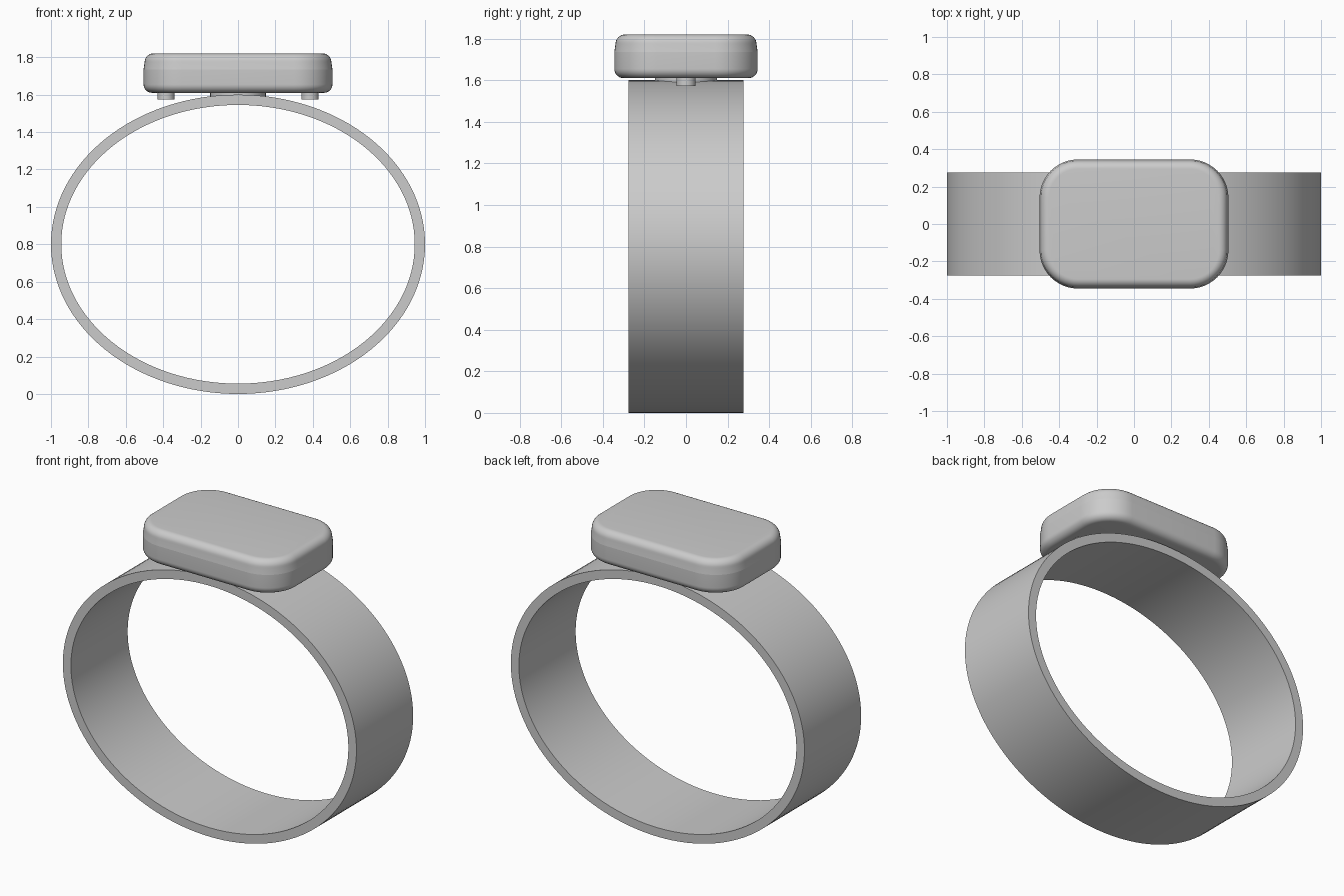
import bpy, bmesh
from math import sin, cos, pi, radians

if "Cube" in bpy.data.objects:
    bpy.data.objects.remove(bpy.data.objects["Cube"])


def rounded_rect(hx, hy, r, n=12):
    """Outline of a rounded rectangle, counter-clockwise."""
    pts = []
    for k, (sx, sy) in enumerate([(1, 1), (-1, 1), (-1, -1), (1, -1)]):
        for i in range(n + 1):
            a = (k + i / n) * pi / 2
            pts.append((sx * (hx - r) + r * cos(a), sy * (hy - r) + r * sin(a)))
    return pts


def finish(name, bm, angle=30):
    bmesh.ops.recalc_face_normals(bm, faces=bm.faces)
    me = bpy.data.meshes.new(name)
    bm.to_mesh(me)
    bm.free()
    ob = bpy.data.objects.new(name, me)
    bpy.context.collection.objects.link(ob)
    bpy.ops.object.select_all(action='DESELECT')
    ob.select_set(True)
    bpy.context.view_layer.objects.active = ob
    bpy.ops.object.shade_smooth_by_angle(angle=radians(angle))
    return ob


def bridge(bm, a, b):
    n = len(a)
    for i in range(n):
        j = (i + 1) % n
        bm.faces.new((a[i], a[j], b[j], b[i]))


def loft(name, profile, angle=30):
    """Stack rounded rectangles: profile is a list of (inset, z)."""
    bm = bmesh.new()
    rings = [[bm.verts.new((x, y, z)) for x, y in
              rounded_rect(0.505 - d, 0.345 - d, 0.205 - d)] for d, z in profile]
    for a, b in zip(rings, rings[1:]):
        bridge(bm, a, b)
    bm.faces.new(rings[0])
    bm.faces.new(rings[-1])
    return finish(name, bm, angle)


def cylinder(name, x, r, z0, z1):
    bm = bmesh.new()
    bmesh.ops.create_cone(bm, cap_ends=True, segments=32, radius1=r, radius2=r, depth=z1 - z0)
    bmesh.ops.translate(bm, verts=bm.verts, vec=(x, 0, (z0 + z1) / 2))
    return finish(name, bm)


# Strap: elliptical ring extruded along y
bm = bmesh.new()
N = 128
loops = []
for rx, rz, y in [(1, 0.8, -0.276), (1, 0.8, 0.276), (0.945, 0.745, 0.276), (0.945, 0.745, -0.276)]:
    loops.append([bm.verts.new((rx * cos(2 * pi * i / N), y, 0.8 + rz * sin(2 * pi * i / N)))
                  for i in range(N)])
for k in range(4):
    bridge(bm, loops[k], loops[(k + 1) % 4])
finish("strap", bm)

# Case body with rounded lower edge
R = 0.045
arc = [i / 8 * pi / 2 for i in range(9)]
loft("case_body", [(R - R * sin(a), 1.61 + R - R * cos(a)) for a in arc] + [(0, 1.735)])

# Screen cover: slightly tapered side, rounded upper edge
loft("screen_cover", [(0, 1.735)] +
     [(0.006 + R - R * cos(a), 1.82 - R + R * sin(a)) for a in arc])

# Sensor disc and strap pegs under the case
cylinder("sensor_disc", 0, 0.15, 1.588, 1.63)
for side, x in (("left", -0.385), ("right", 0.385)):
    cylinder("strap_peg_" + side, x, 0.046, 1.573, 1.65)
